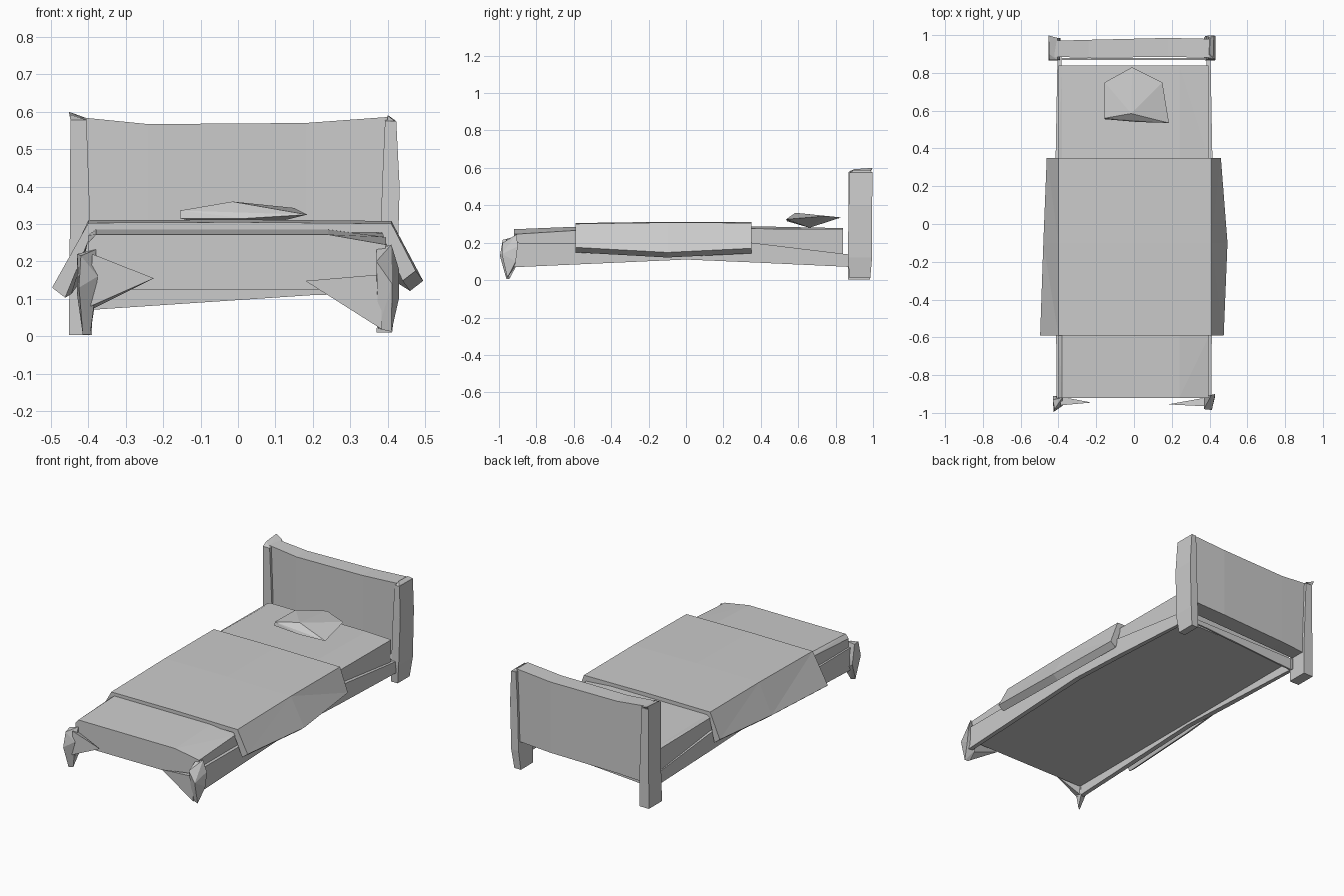
import bpy, bmesh


def finish(name, bm):
    bmesh.ops.recalc_face_normals(bm, faces=bm.faces)
    mesh = bpy.data.meshes.new(name)
    bm.to_mesh(mesh)
    bm.free()
    obj = bpy.data.objects.new(name, mesh)
    bpy.context.collection.objects.link(obj)
    return obj


def loft(name, rings):
    """Skin a row of closed rings and cap both ends."""
    bm = bmesh.new()
    rows = [[bm.verts.new(p) for p in ring] for ring in rings]
    for a, b in zip(rows, rows[1:]):
        for i in range(len(a)):
            j = (i + 1) % len(a)
            bm.faces.new((a[i], a[j], b[j], b[i]))
    bm.faces.new(rows[0])
    bm.faces.new(rows[-1])
    bmesh.ops.triangulate(bm, faces=bm.faces[:])
    return finish(name, bm)


def hull(name, points):
    """Faceted convex solid around a few points."""
    bm = bmesh.new()
    for p in points:
        bm.verts.new(p)
    res = bmesh.ops.convex_hull(bm, input=bm.verts[:])
    loose = {g for g in res["geom_interior"] + res["geom_unused"]
             if isinstance(g, bmesh.types.BMVert)}
    bmesh.ops.delete(bm, geom=list(loose), context='VERTS')
    return finish(name, bm)


# Mattress: four cross-sections with a slightly rolled right edge
loft("mattress", [
    [(-0.40, y, 0.125), (-0.40, y, zl), (-0.38, y, zt), (0.24, y, zt), (0.395, y, zr), (0.39, y, 0.125)]
    for y, zl, zt, zr in [(-0.92, 0.25, 0.272, 0.245), (-0.6, 0.27, 0.285, 0.265),
                          (0.35, 0.275, 0.288, 0.275), (0.84, 0.27, 0.278, 0.272)]])

# Blanket draped over the middle, flaring out to thick hems
sections = [  # y, left hem x, z, right hem x, z, top z
    (-0.59, -0.497, 0.13, 0.475, 0.175, 0.303),
    (-0.10, -0.48, 0.14, 0.495, 0.148, 0.31),
    (0.35, -0.462, 0.165, 0.46, 0.17, 0.308)]
loft("blanket", [
    [(-0.40, y, zt), (0.0, y, zt + 0.002), (0.41, y, zt - 0.002),
     (rx, y, rz), (rx - 0.035, y, rz - 0.027),
     (0.395, y, 0.25), (0.385, y, 0.277), (-0.39, y, 0.277), (-0.402, y, 0.25),
     (lx + 0.035, y, lz - 0.027), (lx, y, lz)]
    for y, lx, lz, rx, rz, zt in sections])

# Side rails, arched along the lower edge
for side, s in (("left", -1), ("right", 1)):
    loft(side + "_rail", [
        [(s * 0.385, y, lo), (s * out, y, lo), (s * out, y, hi), (s * 0.385, y, hi)]
        for y, lo, hi, out in [(-0.94, 0.068, 0.20, 0.41), (0.0, 0.11, 0.195, 0.415),
                               (0.35, 0.095, 0.20, 0.415), (0.89, 0.07, 0.135, 0.405)]])

# Thin end rail under the headboard
loft("end_rail", [[(x, 0.868, lo), (x, 0.878, lo), (x, 0.878, 0.14), (x, 0.868, 0.14)]
                  for x, lo in [(-0.40, 0.07), (0.2, 0.11), (0.40, 0.115)]])

# Headboard panel with a dipped top edge
loft("headboard_panel", [
    [(x, yf, lo), (x, yb, lo), (x, yb, hi), (x, yf, hi)]
    for x, lo, hi, yf, yb in [(-0.42, 0.14, 0.585, 0.885, 0.97), (-0.24, 0.15, 0.567, 0.88, 0.975),
                              (0.18, 0.16, 0.57, 0.885, 0.985), (0.40, 0.17, 0.586, 0.88, 0.98)]])

# Headboard posts as stacked four-sided rings
posts = {
    "left": [(0.003, -0.452, -0.39, 0.865, 0.985), (0.22, -0.45, -0.392, 0.872, 0.985),
             (0.578, -0.448, -0.405, 0.868, 0.985)],
    "right": [(0.01, 0.37, 0.412, 0.875, 0.985), (0.12, 0.378, 0.425, 0.865, 0.995),
              (0.40, 0.385, 0.432, 0.87, 0.995), (0.575, 0.393, 0.423, 0.875, 0.998)]}
for side, rings in posts.items():
    loft(side + "_headboard_post", [[(a, f, z), (b, f, z), (b, k, z), (a, k, z)]
                                    for z, a, b, f, k in rings])
hull("left_post_tip", [(-0.448, 0.868, 0.578), (-0.405, 0.868, 0.578), (-0.405, 0.985, 0.583),
                       (-0.448, 0.985, 0.578), (-0.452, 0.998, 0.60), (-0.45, 0.90, 0.593)])
hull("right_post_tip", [(0.393, 0.875, 0.575), (0.423, 0.875, 0.572), (0.423, 0.998, 0.575),
                        (0.393, 0.985, 0.575), (0.40, 0.90, 0.59), (0.402, 0.98, 0.59)])

# Faceted front feet with pointed brackets reaching inward
hull("left_front_foot", [(-0.43, -0.93, 0.22), (-0.38, -0.92, 0.232), (-0.42, -0.98, 0.215),
                         (-0.425, -0.995, 0.13), (-0.375, -0.96, 0.16), (-0.43, -0.91, 0.11),
                         (-0.385, -0.91, 0.07), (-0.415, -0.96, 0.005), (-0.395, -0.945, 0.005)])
hull("left_front_bracket", [(-0.39, -0.96, 0.22), (-0.385, -0.915, 0.20), (-0.225, -0.945, 0.155),
                            (-0.395, -0.96, 0.08), (-0.385, -0.92, 0.075)])
hull("right_front_foot", [(0.37, -0.92, 0.232), (0.41, -0.905, 0.245), (0.43, -0.90, 0.18),
                          (0.37, -0.98, 0.20), (0.412, -0.985, 0.14), (0.43, -0.91, 0.10),
                          (0.37, -0.915, 0.07), (0.41, -0.955, 0.012), (0.375, -0.95, 0.02)])
hull("right_front_bracket", [(0.38, -0.965, 0.165), (0.375, -0.92, 0.16), (0.18, -0.955, 0.148),
                             (0.30, -0.95, 0.08), (0.385, -0.96, 0.018), (0.38, -0.925, 0.06)])

# Pillow: six-sided pad with a raised front peak
hull("pillow", [(-0.155, 0.75, 0.333), (-0.01, 0.83, 0.335), (0.15, 0.75, 0.343),
                (0.185, 0.535, 0.325), (0.02, 0.54, 0.315), (-0.155, 0.555, 0.315),
                (-0.155, 0.56, 0.336), (-0.015, 0.585, 0.36), (0.0, 0.66, 0.28)])
